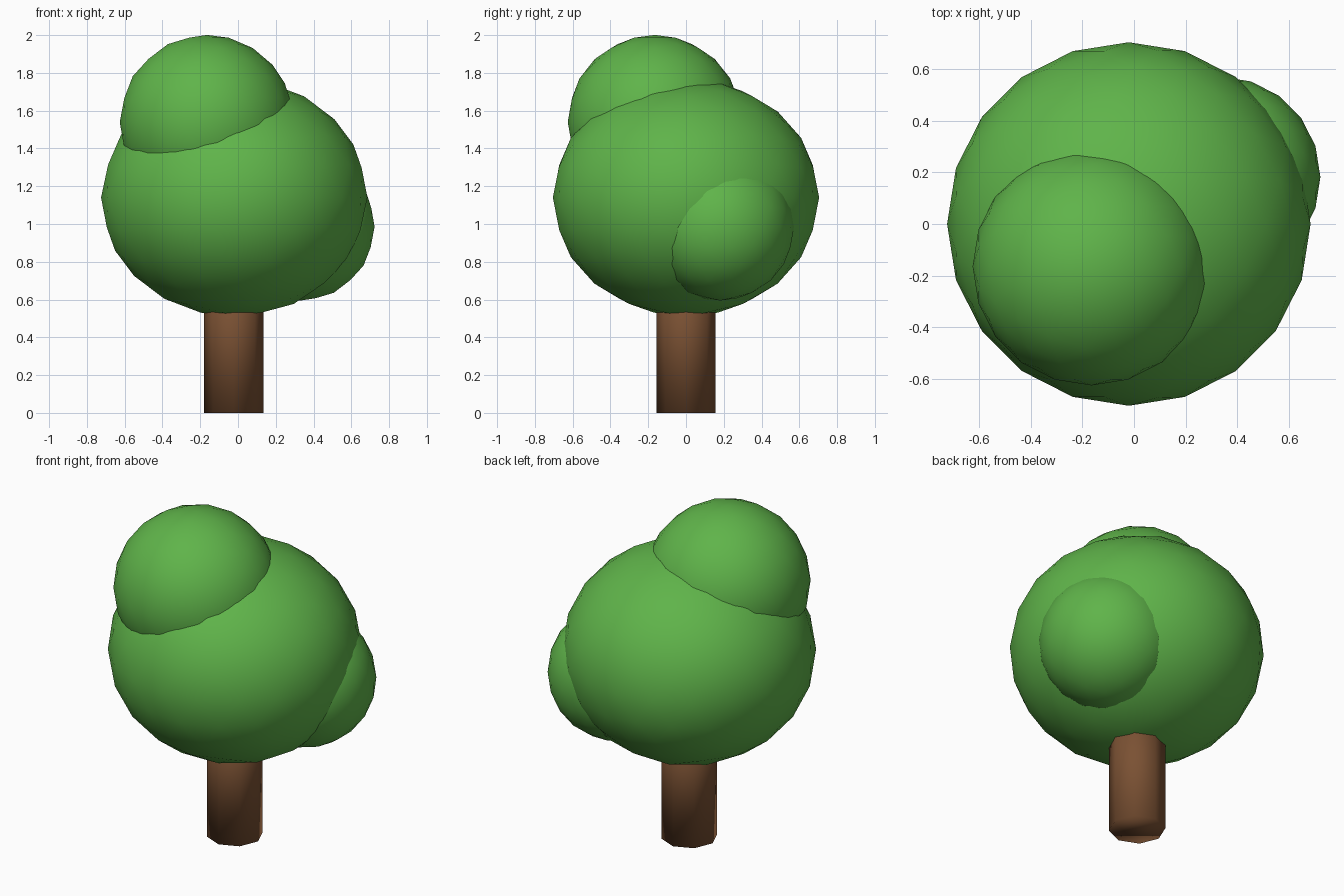
import bpy

if "Cube" in bpy.data.objects:
    bpy.data.objects.remove(bpy.data.objects["Cube"])


def material(name, colour):
    mat = bpy.data.materials.new(name)
    mat.diffuse_color = (*colour, 1.0)
    mat.use_nodes = True
    mat.node_tree.nodes["Principled BSDF"].inputs["Base Color"].default_value = mat.diffuse_color
    return mat


leaf_green = material("leaf green", (0.115, 0.455, 0.068))
bark_brown = material("bark brown", (0.195, 0.082, 0.033))


def finish(name, mat):
    obj = bpy.context.object
    obj.name = name
    obj.data.materials.append(mat)
    bpy.ops.object.shade_smooth()
    return obj


def foliage(name, centre, radius, height=1.0):
    """Rounded low-poly clump, optionally squashed vertically."""
    bpy.ops.mesh.primitive_ico_sphere_add(
        subdivisions=3, radius=radius, location=centre)
    bpy.context.object.scale.z = height
    return finish(name, leaf_green)


# Trunk: eight-sided post, running up into the crown
bpy.ops.mesh.primitive_cylinder_add(
    vertices=8, radius=0.157, depth=0.8, location=(-0.022, 0, 0.4))
finish("trunk", bark_brown)

# Foliage: slightly flattened crown with two smaller clumps
foliage("main_crown", (-0.02, 0, 1.14), 0.705, 0.893)
foliage("upper_clump", (-0.165, -0.165, 1.54), 0.461)
foliage("side_clump", (0.333, 0.182, 0.985), 0.39)
